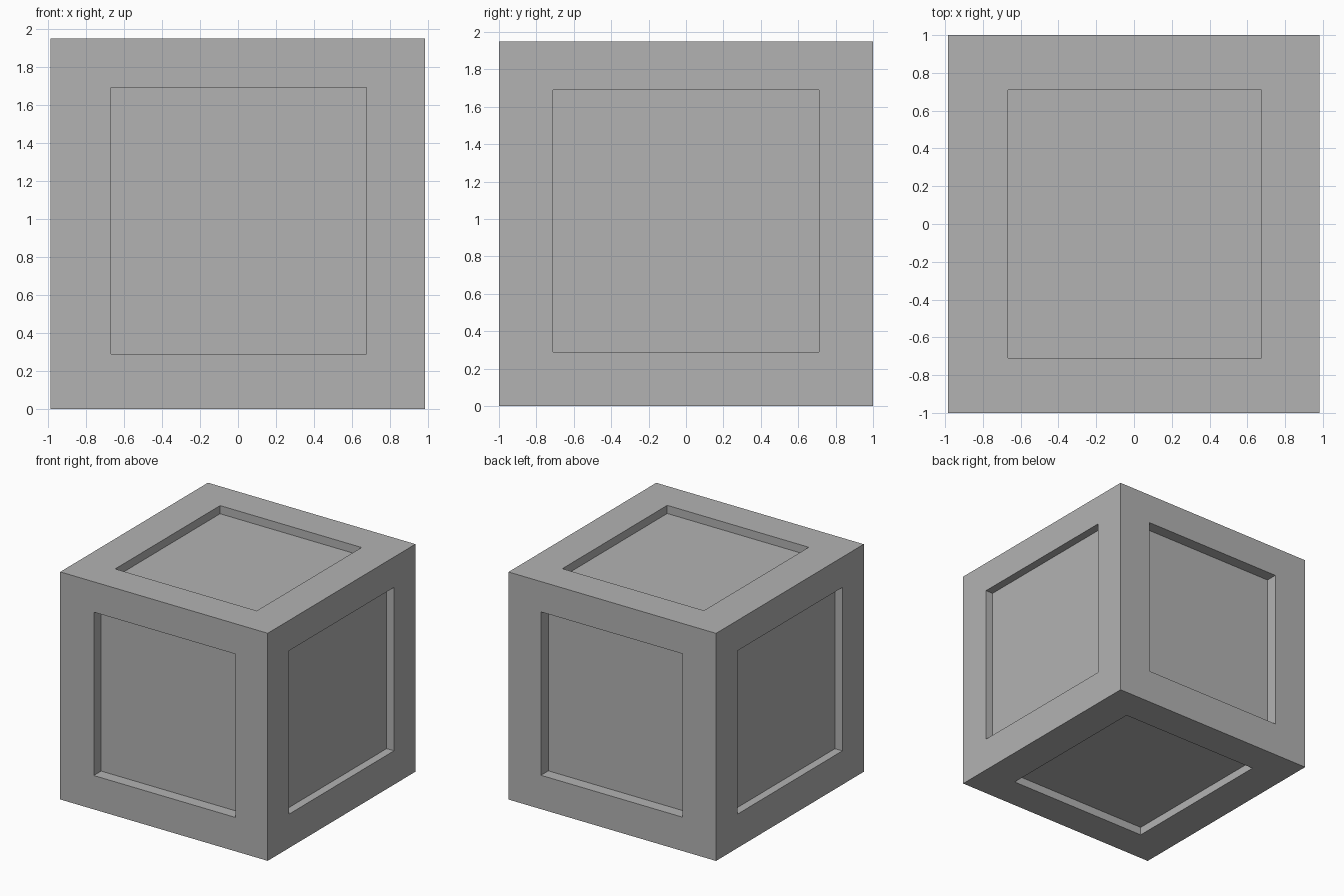
import bpy
import bmesh
from mathutils import Vector

old = bpy.data.objects.get("Cube")
if old:
    bpy.data.objects.remove(old, do_unlink=True)

# Single plain grey
grey = bpy.data.materials.new("plain_grey")
grey.use_nodes = True
colour = (0.45, 0.45, 0.45, 1)
grey.diffuse_color = colour
grey.node_tree.nodes["Principled BSDF"].inputs["Base Color"].default_value = colour

LOW, HIGH = Vector((-0.985, -1, 0)), Vector((0.982, 1, 1.95))
PANEL_LOW, PANEL_HIGH = Vector((-0.667, -0.71, 0.29)), Vector((0.675, 0.71, 1.69))
DEPTH = (0.07, 0.1, 0.07)

# Solid box
bm = bmesh.new()
bmesh.ops.create_cube(bm, size=1)
for v in bm.verts:
    v.co = Vector([HIGH[i] if v.co[i] > 0 else LOW[i] for i in range(3)])

# Sunken square panel on every side
for face in list(bm.faces):
    axis = max(range(3), key=lambda i: abs(face.normal[i]))
    inward = -face.normal.copy()
    centre = face.calc_center_median()
    bmesh.ops.inset_region(bm, faces=[face], thickness=0.2, use_even_offset=True)
    for v in face.verts:
        for i in range(3):
            if i != axis:
                v.co[i] = PANEL_HIGH[i] if v.co[i] > centre[i] else PANEL_LOW[i]
    # Extrude the panel straight into the box
    floor = bmesh.ops.extrude_discrete_faces(bm, faces=[face])["faces"][0]
    bmesh.ops.translate(bm, verts=floor.verts, vec=inward * DEPTH[axis])

bmesh.ops.recalc_face_normals(bm, faces=bm.faces)
mesh = bpy.data.meshes.new("panelled_crate")
bm.to_mesh(mesh)
bm.free()
mesh.materials.append(grey)
crate = bpy.data.objects.new("panelled_crate", mesh)
bpy.context.collection.objects.link(crate)
